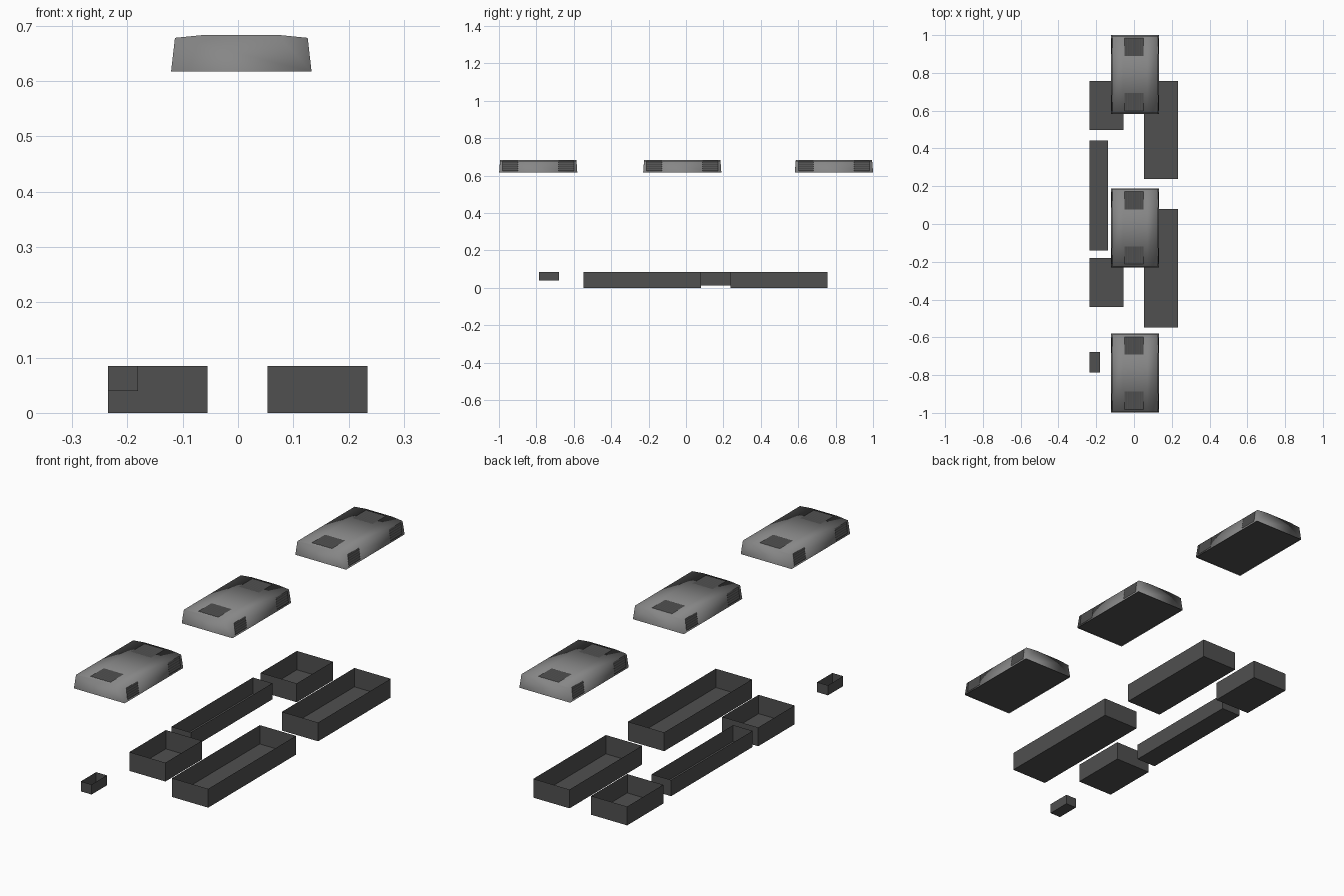
import bpy, bmesh

if "Cube" in bpy.data.objects:
    bpy.data.objects.remove(bpy.data.objects["Cube"])


def material(name, value):
    m = bpy.data.materials.new(name)
    m.diffuse_color = (value, value, value, 1)
    m.use_nodes = True
    m.node_tree.nodes["Principled BSDF"].inputs["Base Color"].default_value = m.diffuse_color
    return m


BODY = material("mid grey", 0.24)
DARK = material("dark grey", 0.08)


def make(name, bm, mat, smooth=False):
    bmesh.ops.recalc_face_normals(bm, faces=bm.faces)
    me = bpy.data.meshes.new(name)
    bm.to_mesh(me)
    bm.free()
    me.materials.append(mat)
    for p in me.polygons:
        p.use_smooth = smooth
    ob = bpy.data.objects.new(name, me)
    bpy.context.collection.objects.link(ob)
    return ob


# Open-topped trays: a box with its lid removed
def tray(name, x0, x1, y0, y1, z0, z1=0.085):
    bm = bmesh.new()
    bmesh.ops.create_cube(bm, size=1)
    for v in bm.verts:
        v.co = (x1 if v.co.x > 0 else x0, y1 if v.co.y > 0 else y0,
                z1 if v.co.z > 0 else z0)
    lid = max(bm.faces, key=lambda f: f.calc_center_median().z)
    bmesh.ops.delete(bm, geom=[lid], context='FACES_ONLY')
    make(name, bm, DARK)


tray("left_back_tray", -0.235, -0.055, 0.498, 0.756, 0)
tray("right_back_tray", 0.053, 0.234, 0.238, 0.756, 0)
tray("left_narrow_tray", -0.235, -0.138, -0.14, 0.442, 0.012)
tray("left_front_tray", -0.235, -0.055, -0.44, -0.18, 0)
tray("right_front_tray", 0.053, 0.234, -0.547, 0.08, 0)
tray("small_tray", -0.235, -0.181, -0.787, -0.678, 0.04)

CX = 0.006          # housing centre in x
HALF = 0.209        # housing half length
BASE, SHOULDER, CROWN = 0.617, 0.678, 0.6835


# Crowned housing shell, open below, smooth shaded
def housing(name, cy):
    profile = [(-0.127, BASE), (-0.12, SHOULDER), (-0.065, CROWN),
               (0.065, CROWN), (0.12, SHOULDER), (0.127, BASE)]
    bm = bmesh.new()
    rings = []
    for s in (-1, 1):
        rings.append([bm.verts.new((CX + x, cy + s * (HALF if z == BASE else HALF - 0.005), z))
                      for x, z in profile])
    a, b = rings
    for i in range(5):
        bm.faces.new((a[i], a[i + 1], b[i + 1], b[i]))
    bm.faces.new(a)
    bm.faces.new(b)
    make(name, bm, BODY, True)


# Dark plate closing the underside
def base_plate(name, cy):
    bm = bmesh.new()
    bm.faces.new([bm.verts.new((CX + sx * 0.126, cy + sy * 0.208, BASE + 0.003))
                  for sx, sy in ((-1, -1), (-1, 1), (1, 1), (1, -1))])
    make(name, bm, DARK)


# Ribbed grille: a zigzag strip swept along y
def grille(name, points, y0, y1):
    bm = bmesh.new()
    rows = [[bm.verts.new((x, y, z)) for x, z in points] for y in (y0, y1)]
    for i in range(len(points) - 1):
        bm.faces.new((rows[0][i], rows[0][i + 1], rows[1][i + 1], rows[1][i]))
    make(name, bm, DARK)


top_zigzag = [(-0.05 + 0.1 * i / 16, CROWN + (0.0015 if i % 2 else 0.0002))
              for i in range(17)]


def side_zigzag(s):
    pts = []
    for i in range(11):
        z = 0.625 + 0.052 * i / 10
        wall = 0.127 - 0.007 * (z - BASE) / (SHOULDER - BASE)
        pts.append((CX + s * (wall + (0.002 if i % 2 else 0.0004)), z))
    return pts


for n, cy in (("front", -0.79), ("middle", -0.02), ("back", 0.791)):
    housing(n + "_housing", cy)
    base_plate(n + "_base_plate", cy)
    for e in (-1, 1):
        end = "near" if e < 0 else "far"
        ys = sorted((cy + e * 0.098, cy + e * 0.193))
        grille(f"{n}_{end}_top_grille", top_zigzag, *ys)
        ys = sorted((cy + e * 0.108, cy + e * 0.19))
        for s, side in ((-1, "left"), (1, "right")):
            grille(f"{n}_{end}_{side}_grille", side_zigzag(s), *ys)
